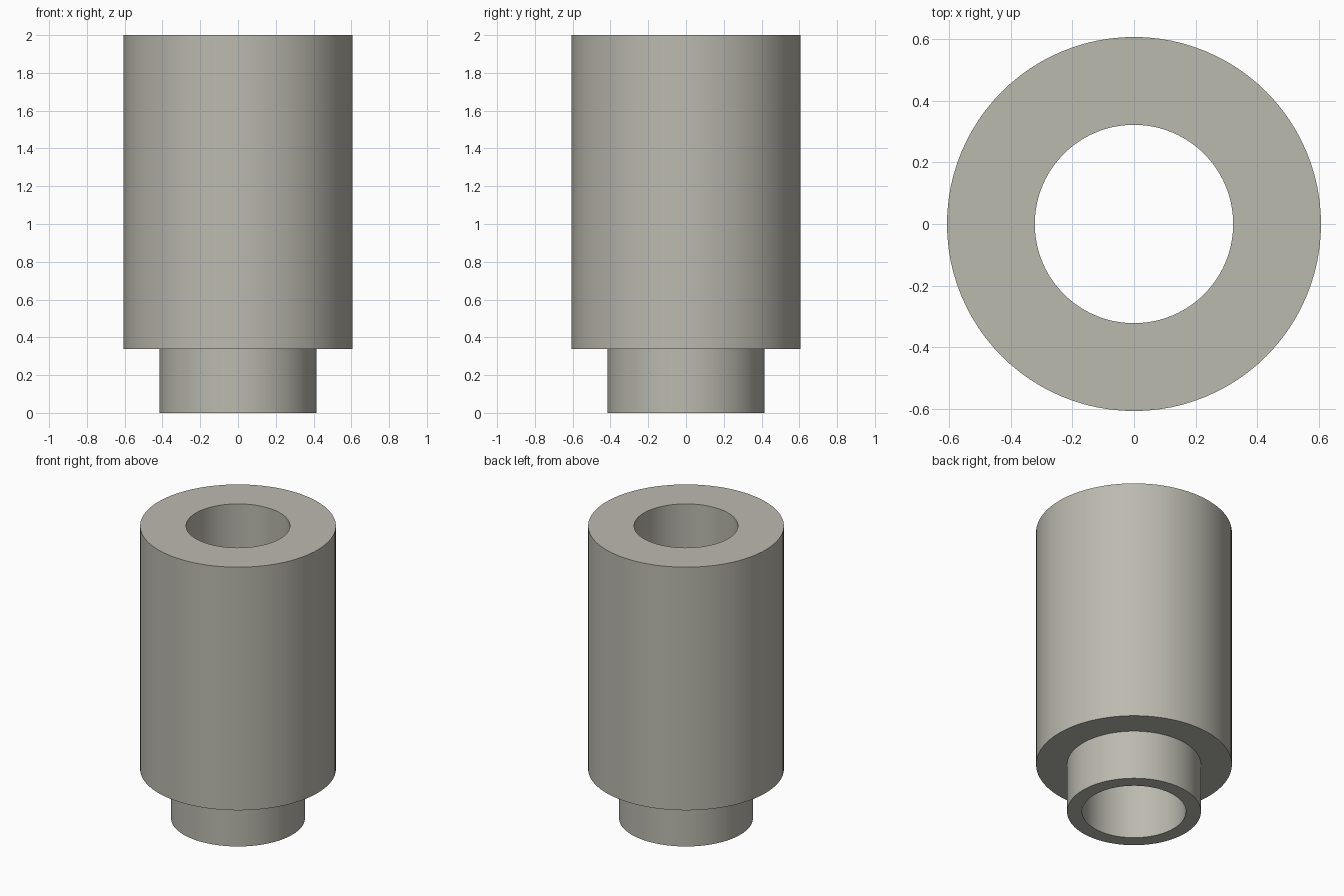
import bpy
import bmesh
import math

SEGMENTS = 96
BODY_R, NECK_R, BORE_R = 0.607, 0.415, 0.322
STEP_Z, TOP_Z = 0.337, 2.0

cube = bpy.data.objects.get("Cube")
if cube:
    bpy.data.objects.remove(cube, do_unlink=True)

# Warm grey material
grey = bpy.data.materials.new("warm grey")
grey.use_nodes = True
colour = (0.50, 0.49, 0.43, 1.0)
grey.diffuse_color = colour
grey.node_tree.nodes["Principled BSDF"].inputs["Base Color"].default_value = colour

# Stepped bushing: closed half-section of body, neck and straight through bore
section = [(BORE_R, 0), (NECK_R, 0), (NECK_R, STEP_Z),
           (BODY_R, STEP_Z), (BODY_R, TOP_Z), (BORE_R, TOP_Z)]
bm = bmesh.new()
verts = [bm.verts.new((r, 0, z)) for r, z in section]
edges = [bm.edges.new((v, verts[i - 1])) for i, v in enumerate(verts)]
bmesh.ops.spin(bm, geom=verts + edges, cent=(0, 0, 0), axis=(0, 0, 1),
               angle=math.tau, steps=SEGMENTS)
bmesh.ops.remove_doubles(bm, verts=bm.verts, dist=0.0001)
bmesh.ops.recalc_face_normals(bm, faces=bm.faces)

mesh = bpy.data.meshes.new("stepped_bushing")
bm.to_mesh(mesh)
bm.free()
mesh.materials.append(grey)
bushing = bpy.data.objects.new("stepped_bushing", mesh)
bpy.context.collection.objects.link(bushing)

# Smooth walls with crisp rims
bpy.ops.object.select_all(action="DESELECT")
bushing.select_set(True)
bpy.context.view_layer.objects.active = bushing
bpy.ops.object.shade_smooth_by_angle(angle=math.radians(30))
